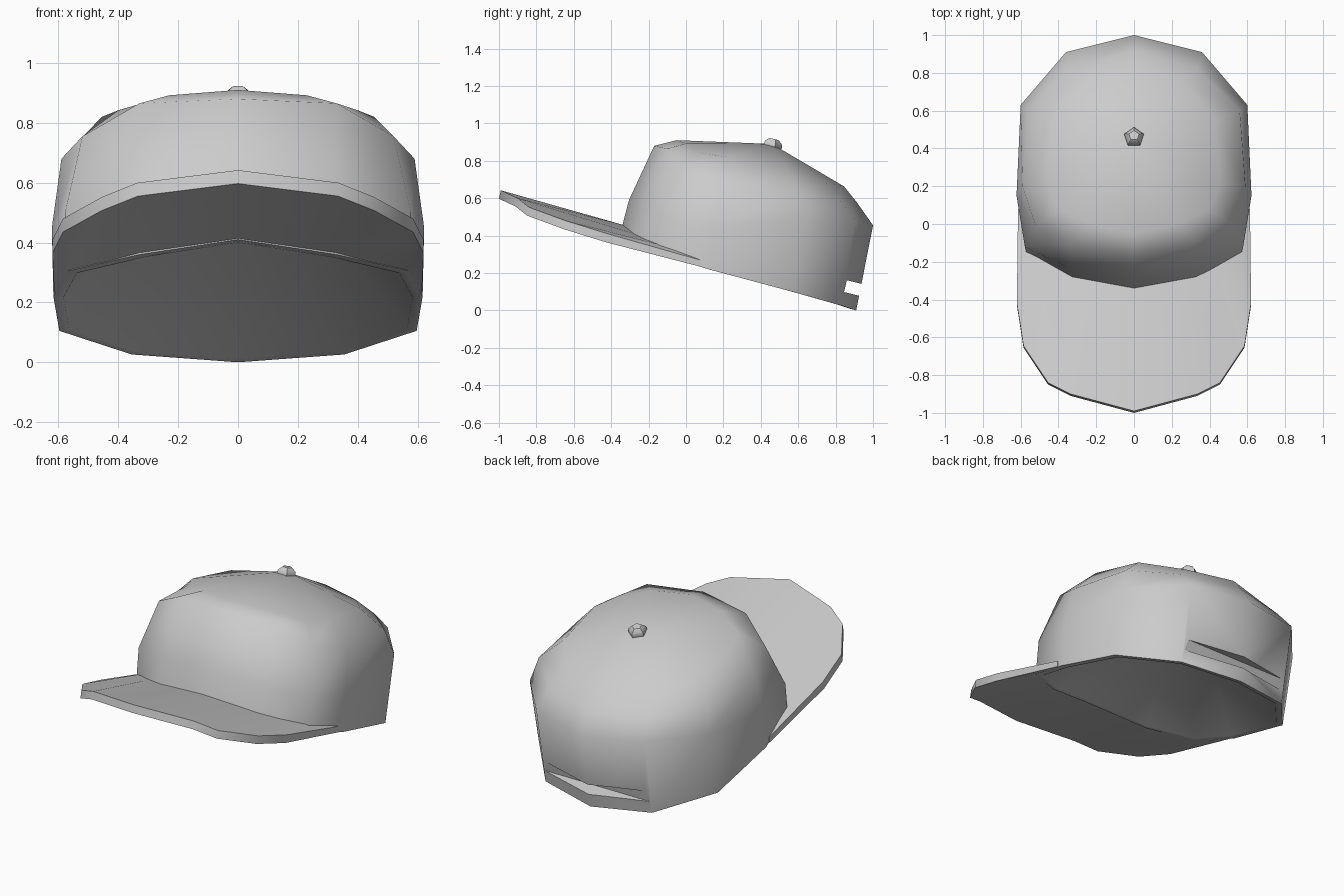
import bpy, bmesh, math
from mathutils import Vector

if "Cube" in bpy.data.objects:
    bpy.data.objects.remove(bpy.data.objects["Cube"])


def mirrored(half):
    """Columns of points mirrored in x."""
    return [[(-x, y, z) for x, y, z in col] for col in half]


def smooth(ob, angle):
    bpy.ops.object.select_all(action='DESELECT')
    ob.select_set(True)
    bpy.context.view_layer.objects.active = ob
    bpy.ops.object.shade_smooth_by_angle(angle=math.radians(angle))


def finish(name, bm, angle):
    bmesh.ops.recalc_face_normals(bm, faces=bm.faces[:])
    me = bpy.data.meshes.new(name)
    bm.to_mesh(me)
    bm.free()
    ob = bpy.data.objects.new(name, me)
    bpy.context.collection.objects.link(ob)
    smooth(ob, angle)
    return ob


def skin(bm, cols, closed=False):
    """Quads between neighbouring columns of points."""
    vs = [[bm.verts.new(p) for p in c] for c in cols]
    n = len(vs)
    for i in range(n if closed else n - 1):
        a, b = vs[i], vs[(i + 1) % n]
        for j in range(len(a) - 1):
            bm.faces.new((a[j], b[j], b[j + 1], a[j + 1]))
    return vs


def fan(bm, ring, tip):
    """Triangles from a closed ring to one tip point."""
    v = bm.verts.new(tip)
    for i in range(len(ring)):
        bm.faces.new((ring[i], ring[(i + 1) % len(ring)], v))


# Crown: half of its panel columns, front to back, each running rim to top
half = [
    [(0, -.352, .41), (0, -.305, .59), (0, -.17, .88), (0, -.05, .91)],
    [(.33, -.292, .36), (.32, -.245, .55), (.33, -.10, .865), (.23, 0, .892)],
    [(.57, -.155, .305), (.578, -.12, .50), (.52, -.01, .755), (.40, .08, .842)],
    [(.617, .12, .22), (.622, .15, .45), (.59, .20, .68), (.455, .22, .82)],
    [(.597, .55, .105), (.60, .63, .49), (.56, .60, .63), (.43, .55, .75)],
    [(.355, .83, .026), (.36, .91, .48), (.335, .82, .59), (.26, .75, .68)],
    [(0, .91, 0), (0, 1, .455), (0, .914, .577), (0, .845, .663)],
]
# Start every column at the inset inner rim so the sweatband edge is included
for col in half:
    x, y, z = col[0]
    dy = -.055 * (y - .3)
    col.insert(0, (x * .945, y + dy, z - .27 * dy))

bm = bmesh.new()
vs = skin(bm, half + mirrored(half[1:-1])[::-1], closed=True)
fan(bm, [c[-1] for c in vs], (0, .46, .89))
# Lining: a plain cone from the inner rim up to just under the button
fan(bm, [c[0] for c in vs], (0, .46, .865))
crown = finish("crown", bm, 60)

# Adjustment slot: a shallow recess across the two back panels
bpy.ops.mesh.primitive_cube_add(size=1, location=(0, .998, .094), rotation=(-.24, 0, 0))
cutter = bpy.context.object
cutter.name = "slot_cutter"
cutter.scale = (.70, .3, .065)
cutter.hide_render = True
slot = crown.modifiers.new("slot", 'BOOLEAN')
slot.object, slot.operation, slot.solver = cutter, 'DIFFERENCE', 'EXACT'
bpy.context.view_layer.objects.active = crown
bpy.ops.object.modifier_apply(modifier="slot")
bpy.data.objects.remove(cutter)
smooth(crown, 60)

# Brim: strips from the crown front out to the rounded edge, then thickened
brim_half = [
    [(0, -.335, .457), (0, -.99, .642)],
    [(.32, -.275, .41), (.335, -.90, .60)],
    [(.44, -.215, .38), (.455, -.84, .552)],
    [(.56, -.14, .352), (.585, -.645, .48)],
    [(.585, -.02, .31), (.62, -.42, .41)],
    [(.602, .08, .268), (.614, .08, .268)],
]
bm = bmesh.new()
skin(bm, mirrored(brim_half[1:])[::-1] + brim_half)
ret = bmesh.ops.extrude_face_region(bm, geom=bm.faces[:], use_keep_orig=True)
for v in ret["geom"]:
    if isinstance(v, bmesh.types.BMVert):
        v.co += Vector((0, -.01, -.045)) if v.co.y < .05 else Vector((0, 0, -.035))
finish("brim", bm, 40)

# Five-sided button on top
bm = bmesh.new()
rings = []
for r, h in ((.042, -.03), (.055, -.004), (.05, .016), (.028, .034)):
    rings.append([(r * math.sin(i * math.tau / 5), r * math.cos(i * math.tau / 5), h)
                  for i in range(5)])
vs = skin(bm, [list(c) for c in zip(*rings)], closed=True)
bm.faces.new([c[-1] for c in vs])
bm.faces.new([c[0] for c in reversed(vs)])
button = finish("top_button", bm, 45)
button.location = (0, .46, .884)
button.rotation_euler = (-.25, 0, 0)
